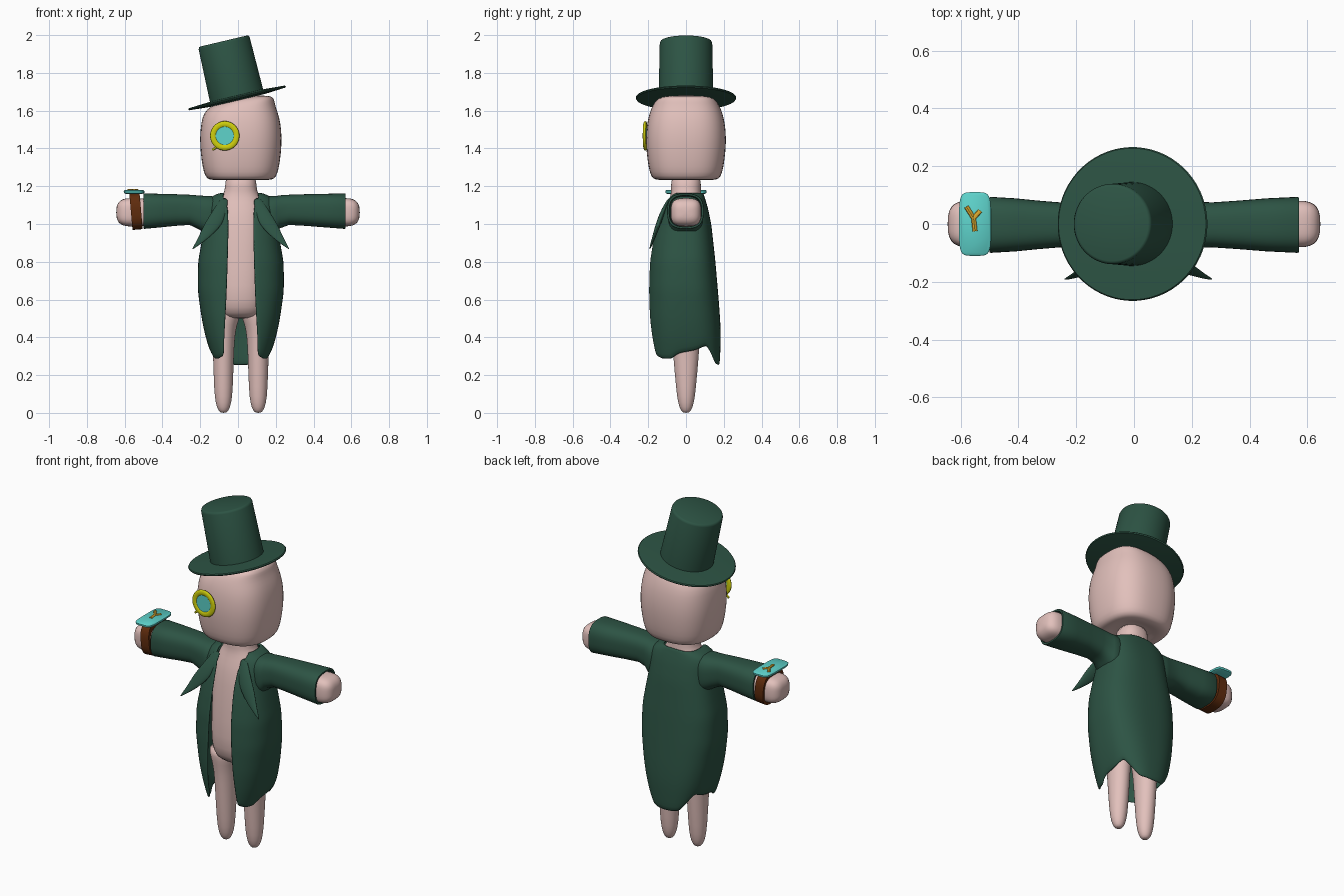
import bpy, bmesh, math
from math import sin, cos, pi, radians

if "Cube" in bpy.data.objects:
    bpy.data.objects.remove(bpy.data.objects["Cube"], do_unlink=True)


def material(name, r, g, b):
    m = bpy.data.materials.new(name)
    m.use_nodes = True
    m.diffuse_color = (r, g, b, 1)
    bsdf = m.node_tree.nodes["Principled BSDF"]
    bsdf.inputs["Base Color"].default_value = (r, g, b, 1)
    bsdf.inputs["Roughness"].default_value = 0.7
    return m


SKIN = material("pale_pink", 0.76, 0.53, 0.5)
GREEN = material("dark_green", 0.026, 0.088, 0.058)
BROWN = material("brown", 0.115, 0.025, 0.004)
CYAN = material("cyan", 0.11, 0.64, 0.59)
YELLOW = material("yellow", 0.62, 0.62, 0.004)
GOLD = material("gold", 0.74, 0.42, 0.03)


def finish(ob, mat, subsurf=0):
    ob.data.materials.append(mat)
    if subsurf:
        ob.modifiers.new("Smooth", "SUBSURF").levels = subsurf
        ob.modifiers["Smooth"].render_levels = subsurf
    bpy.ops.object.select_all(action="DESELECT")
    ob.select_set(True)
    bpy.context.view_layer.objects.active = ob
    bpy.ops.object.shade_smooth_by_angle(angle=radians(45))
    return ob


def mesh_object(name, bm):
    bmesh.ops.recalc_face_normals(bm, faces=bm.faces)
    me = bpy.data.meshes.new(name)
    bm.to_mesh(me)
    bm.free()
    ob = bpy.data.objects.new(name, me)
    bpy.context.collection.objects.link(ob)
    return ob


def power(v, n):
    return math.copysign(abs(v) ** (2 / n), v)


def loft(name, mat, rings, axis="z", n=2.0, segs=24, subsurf=1):
    """Skin rings of (position, centre u, centre v, radius u, radius v) along an axis."""
    bm = bmesh.new()
    loops = []
    for p, cu, cv, ru, rv in rings:
        loop = []
        for i in range(segs):
            a = 2 * pi * (i + 0.5) / segs
            u, v = cu + ru * power(cos(a), n), cv + rv * power(sin(a), n)
            loop.append(bm.verts.new((u, v, p) if axis == "z" else (p, u, v)))
        loops.append(loop)
    for a, b in zip(loops, loops[1:]):
        for i in range(segs):
            j = (i + 1) % segs
            bm.faces.new((a[i], a[j], b[j], b[i]))
    bm.faces.new(loops[0])
    bm.faces.new(loops[-1])
    return finish(mesh_object(name, bm), mat, subsurf)


def interp(table, x):
    """Linear lookup in rows sorted by their first value."""
    for a, b in zip(table, table[1:]):
        if x <= b[0]:
            t = max(0, (x - a[0]) / (b[0] - a[0]))
            return [p + (q - p) * t for p, q in zip(a[1:], b[1:])]
    return table[-1][1:]


CX = 0.015  # middle of head and body

# Head, its crown leaning to stay under the tilted brim
head = [(1.25, 0, .09), (1.234, 0, .12), (1.232, 0, .168), (1.25, 0, .19), (1.3, 0, .204),
        (1.38, 0, .215), (1.46, 0, .219), (1.54, 0, .211), (1.59, 0, .197)]
rings = [(z, CX + x, 0, r, r * 0.98) for z, x, r in head]
rings += [(1.628, .028, 0, .17, .178), (1.655, .058, 0, .135, .16), (1.672, .1, 0, .085, .135),
          (1.68, .12, 0, .04, .08)]
loft("head", SKIN, rings, n=2.6)

# Torso with neck
torso = [(.5, .05, .05), (.505, .11, .1), (.55, .14, .14), (.65, .15, .155), (.9, .15, .135),
         (1.05, .14, .115), (1.12, .12, .09), (1.16, .092, .08), (1.19, .083, .08), (1.27, .083, .08)]
loft("torso", SKIN, [(z, CX, 0, rx, ry) for z, rx, ry in torso], n=2.3)

# Legs
leg = [(0, .012, .012), (.01, .027, .027), (.05, .042, .042), (.12, .05, .052), (.3, .055, .068),
       (.41, .061, .075), (.47, .073, .085), (.51, .09, .09), (.56, .09, .09)]
for side, s in (("right", -1), ("left", 1)):
    loft(side + "_leg", SKIN, [(z, CX + s * 0.092, 0, rx, ry) for z, rx, ry in leg])

# Arms with rounded hands, and sleeves with open cuffs
arm = [(.3, .066, .062), (.5, .076, .072), (.57, .083, .077), (.61, .079, .072),
       (.635, .06, .054), (.645, .03, .025)]
sleeve = [(.1, 1.04, .075, .1), (.165, 1.045, .092, .104), (.19, 1.051, .086, .098),
          (.22, 1.064, .08, .088), (.27, 1.075, .078, .08), (.36, 1.074, .084, .084),
          (.46, 1.071, .092, .089), (.565, 1.068, .097, .094), (.57, 1.068, .095, .092),
          (.57, 1.068, .086, .083), (.52, 1.068, .08, .078)]
for side, s, end in (("right", -1, 0.5), ("left", 1, 0.57)):
    stretch = (end - 0.2) / 0.37
    loft(side + "_hand", SKIN, [(s * x, 0, 1.062, ry, rz) for x, ry, rz in arm], "x", 3.2)
    loft(side + "_sleeve", GREEN,
         [(s * (x if x < .2 else .2 + (x - .2) * stretch) + (CX if x < .2 else 0), -.003, z, ry, rz)
          for x, z, ry, rz in sleeve], "x", 2.8, 40, 0)

# Coat: open shell with a wavy hem; rows are height, half width, front, back, half opening
COAT = [(.26, .142, .177, .179, .095), (.4, .187, .193, .185, .09), (.5, .208, .201, .181, .083),
        (.65, .229, .203, .169, .075), (.8, .227, .197, .156, .07), (.92, .205, .178, .143, .067),
        (1.0, .19, .16, .134, .066), (1.09, .185, .127, .115, .07), (1.13, .178, .106, .103, .085),
        (1.152, .15, .093, .095, .1), (1.168, .1, .085, .09, .09)]
HEM = [(0, .3), (.12, .283), (.25, .282), (.35, .312), (.5, .332), (.62, .355), (.72, .295),
       (.8, .256), (1, .25)]
COLS, ROWS, N = 48, 22, 2.6
bm = bmesh.new()
grid = []
for r in range(ROWS + 1):
    row = []
    for c in range(COLS + 1):
        f = 2 * c / COLS - 1
        hem = interp(HEM, 1 - abs(f))[0]
        z = 1.168 + (hem - 1.168) * (r / ROWS) ** 1.4
        rx, front, back, gap = interp(COAT, z)
        start = math.asin(min(0.97, gap / rx) ** (N / 2))
        a = pi + f * (pi - start)  # zero faces the front
        y = -power(cos(a), N)
        row.append(bm.verts.new((CX + rx * power(sin(a), N), y * (back if y > 0 else front), z)))
    grid.append(row)
for a, b in zip(grid, grid[1:]):
    for c in range(COLS):
        bm.faces.new((a[c], a[c + 1], b[c + 1], b[c]))
coat = mesh_object("coat", bm)
# thickness grows toward the body whichever way the shell normals point
probe = coat.data.polygons[COLS * 12 + COLS // 2]
solid = coat.modifiers.new("Thickness", "SOLIDIFY")
solid.thickness = 0.014
solid.offset = -1 if probe.normal.y * probe.center.y > 0 else 1
finish(coat, GREEN, 1)

# Pointed lapels
lapel = [(1.14, .085, -.085, .02, .008), (1.08, .108, -.118, .035, .012),
         (1.02, .135, -.14, .046, .014), (.98, .158, -.153, .045, .013),
         (.93, .194, -.17, .03, .009), (.89, .232, -.184, .014, .006), (.866, .256, -.192, .002, .002)]
for side, s in (("right", -1), ("left", 1)):
    loft(side + "_lapel", GREEN, [(z, CX + s * x, y, rx, ry) for z, x, y, rx, ry in lapel])

# Tilted top hat: brim and crown
brim = [(-.014, .15), (-.006, .262), (0, .266), (.005, .262), (.012, .15)]
crown = [(0, .145), (.296, .139), (.306, .135), (.309, .128)]
for name, prof in (("hat_brim", brim), ("hat_crown", crown)):
    hat = loft(name, GREEN, [(z, 0, 0, r, r) for z, r in prof], segs=64, subsurf=0)
    hat.location = (-0.005, 0, 1.668)
    hat.rotation_euler = (0, radians(-13.3), 0)

# Monocle: ring, lens and small hanger
EYE = (-0.07, -0.216, 1.467)
TILT = (radians(90), 0, radians(-4))
bpy.ops.mesh.primitive_torus_add(location=EYE, rotation=TILT, major_radius=0.062,
                                 minor_radius=0.016, major_segments=48, minor_segments=12)
ring = bpy.context.object
ring.name = "monocle_ring"
ring.scale.z = 0.55
finish(ring, YELLOW)
bpy.ops.mesh.primitive_cylinder_add(location=EYE, rotation=TILT, radius=0.056, depth=0.009, vertices=40)
bpy.context.object.name = "monocle_lens"
finish(bpy.context.object, CYAN)


def wire(name, mat, lines, radius):
    cu = bpy.data.curves.new(name, "CURVE")
    cu.dimensions = "3D"
    cu.bevel_depth = radius
    cu.bevel_resolution = 2
    cu.use_fill_caps = True
    for pts in lines:
        sp = cu.splines.new("POLY")
        sp.points.add(len(pts) - 1)
        for p, co in zip(sp.points, pts):
            p.co = (*co, 1)
    ob = bpy.data.objects.new(name, cu)
    bpy.context.collection.objects.link(ob)
    bpy.ops.object.select_all(action="DESELECT")
    ob.select_set(True)
    bpy.context.view_layer.objects.active = ob
    bpy.ops.object.convert(target="MESH")
    finish(bpy.context.object, mat)


wire("monocle_hanger", YELLOW, [[(-.105, -.212, 1.412), (-.135, -.205, 1.393)]], 0.006)

# Wristwatch: slanted strap, face plate and raised hands
strap = [(.027, .08, .08), (.027, .094, .097), (-.027, .094, .097), (-.027, .07, .07)]
band = loft("watch_strap", BROWN, [(x, 0, 0, ry, rz) for x, ry, rz in strap], "x", 2.8, 32, 0)
band.location = (-.54, 0, 1.067)
band.rotation_euler.y = radians(-5)
plate = [(1.16, .045, .1), (1.164, .054, .109), (1.174, .055, .11), (1.179, .05, .105)]
loft("watch_face", CYAN, [(z, -.55, 0, rx, ry) for z, rx, ry in plate], n=5, segs=48, subsurf=0)
H = 1.177
wire("watch_hands", GOLD, [[(-.58, .06, H), (-.555, .02, H), (-.55, -.025, H)],
                           [(-.532, .046, H), (-.555, .02, H)]], 0.009)
